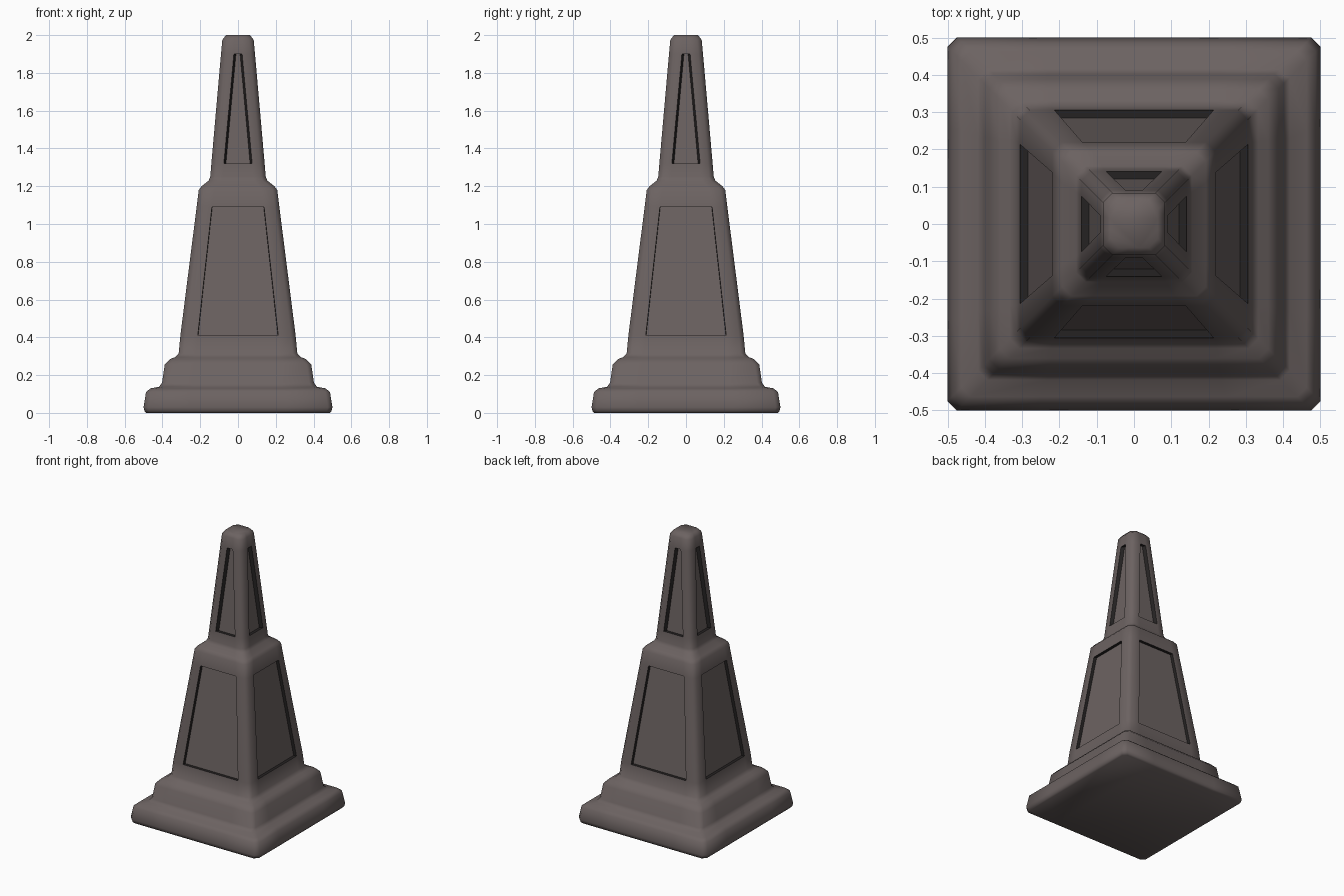
import bpy, bmesh, math
from mathutils import Vector

if "Cube" in bpy.data.objects:
    bpy.data.objects.remove(bpy.data.objects["Cube"])

# Profile: (z, half width, corner chamfer, panel half width)
PROFILE = [
    (0.00, 0.485, 0.025, 0.25), (0.01, 0.495, 0.025, 0.25), (0.03, 0.50, 0.025, 0.25),
    (0.11, 0.487, 0.025, 0.25), (0.13, 0.463, 0.025, 0.25),
    (0.138, 0.418, 0.025, 0.23), (0.16, 0.402, 0.025, 0.23),
    (0.255, 0.388, 0.025, 0.23), (0.285, 0.36, 0.025, 0.22),
    (0.295, 0.333, 0.025, 0.22), (0.315, 0.314, 0.025, 0.22),
    (0.41, 0.305, 0.025, 0.213), (1.09, 0.219, 0.025, 0.138),
    (1.18, 0.208, 0.025, 0.125), (1.20, 0.193, 0.025, 0.11),
    (1.23, 0.155, 0.025, 0.085), (1.25, 0.147, 0.025, 0.08),
    (1.32, 0.141, 0.025, 0.075), (1.90, 0.090, 0.025, 0.022),
    (1.975, 0.083, 0.025, 0.02), (2.00, 0.064, 0.025, 0.015),
]
PANEL_STARTS = {11: 0.002, 17: 0.011}   # profile step: how far the side walls slope in
DEPTH = 0.021


def material(name, color):
    m = bpy.data.materials.new(name)
    m.diffuse_color = (*color, 1)
    m.use_nodes = True
    m.node_tree.nodes["Principled BSDF"].inputs["Base Color"].default_value = m.diffuse_color
    return m


stone = material("warm grey stone", (0.150, 0.124, 0.121))
dark = material("dark recess", (0.018, 0.016, 0.016))

bm = bmesh.new()


def ring(z, h, c, p):
    pts = []
    for k in range(4):
        a = k * math.pi / 2
        for x in (-h + c, -p, p, h - c):
            pts.append(bm.verts.new((x * math.cos(a) + h * math.sin(a),
                                     x * math.sin(a) - h * math.cos(a), z)))
    return pts


# Stepped tapering body
rings = [ring(*row) for row in PROFILE]
panels = []
for i in range(len(rings) - 1):
    lo, hi = rings[i], rings[i + 1]
    for j in range(16):
        n = (j + 1) % 16
        f = bm.faces.new((lo[j], lo[n], hi[n], hi[j]))
        if i in PANEL_STARTS and j % 4 == 1:
            panels.append((f, j // 4, PANEL_STARTS[i]))
bm.faces.new(rings[-1])
bm.faces.new(rings[0][::-1])

# Recessed panels on all four sides, with dark walls
for f, side, slope in panels:
    a = side * math.pi / 2
    inward = Vector((-math.sin(a), math.cos(a), 0)) * DEPTH
    along = Vector((math.cos(a), math.sin(a), 0))
    new = bmesh.ops.extrude_discrete_faces(bm, faces=[f])["faces"][0]
    for v in new.verts:
        v.co += inward - along * math.copysign(slope, v.co.dot(along))
    for e in new.edges:
        for wall in e.link_faces:
            if wall is not new:
                wall.material_index = 1

bmesh.ops.recalc_face_normals(bm, faces=bm.faces[:])
mesh = bpy.data.meshes.new("obelisk")
bm.to_mesh(mesh)
bm.free()
mesh.materials.append(stone)
mesh.materials.append(dark)
obj = bpy.data.objects.new("obelisk", mesh)
bpy.context.collection.objects.link(obj)
bpy.context.view_layer.objects.active = obj
obj.select_set(True)
bpy.ops.object.shade_smooth_by_angle(angle=math.radians(60))
